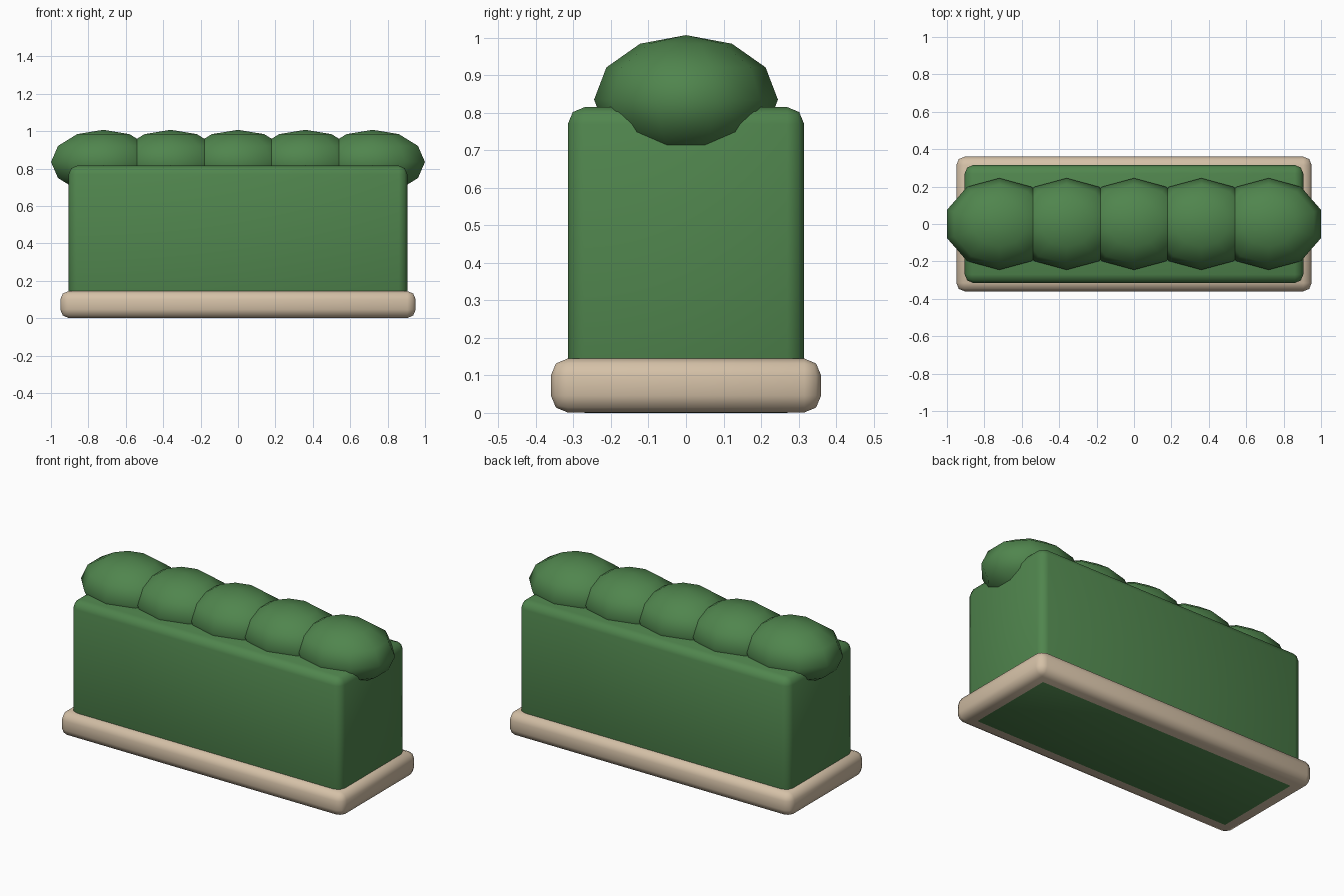
import bpy, bmesh, math
from mathutils import Matrix

if "Cube" in bpy.data.objects:
    bpy.data.objects.remove(bpy.data.objects["Cube"])


def material(name, rgb):
    m = bpy.data.materials.new(name)
    m.diffuse_color = (*rgb, 1)
    m.use_nodes = True
    m.node_tree.nodes["Principled BSDF"].inputs["Base Color"].default_value = m.diffuse_color
    return m


LEAF = material("leaf green", (0.08, 0.235, 0.075))
STONE = material("pale stone", (0.66, 0.53, 0.385))


def finish(name, bm, mat, angle):
    me = bpy.data.meshes.new(name)
    bm.to_mesh(me)
    bm.free()
    me.materials.append(mat)
    ob = bpy.data.objects.new(name, me)
    bpy.context.collection.objects.link(ob)
    bpy.ops.object.select_all(action='DESELECT')
    ob.select_set(True)
    bpy.context.view_layer.objects.active = ob
    bpy.ops.object.shade_smooth_by_angle(angle=math.radians(angle))
    return ob


def rounded_box(name, hx, hy, z0, z1, mat, r=0.045):
    bm = bmesh.new()
    bmesh.ops.create_cube(bm, size=1, matrix=Matrix.Translation((0, 0, (z0 + z1) / 2))
                          @ Matrix.Diagonal((2 * hx, 2 * hy, z1 - z0, 1)))
    bmesh.ops.bevel(bm, geom=bm.edges[:], offset=r, segments=2, profile=0.5, affect='EDGES')
    return finish(name, bm, mat, 50)


# Stone kerb and clipped hedge block (its underside sits just below the kerb's)
rounded_box("kerb", 0.95, 0.36, 0.001, 0.145, STONE)
rounded_box("hedge_body", 0.905, 0.315, 0.0, 0.815, LEAF)

# Row of five flattened ten-sided leaf mounds along the top
for i in range(5):
    bm = bmesh.new()
    bmesh.ops.create_uvsphere(bm, u_segments=10, v_segments=6, radius=1)
    # turn so that a vertex column lies on the y axis
    if max(v.co.y for v in bm.verts) < 0.99:
        bmesh.ops.rotate(bm, verts=bm.verts[:], matrix=Matrix.Rotation(math.pi / 2, 3, 'Z'))
    bmesh.ops.scale(bm, verts=bm.verts[:], vec=(0.294, 0.245, 0.172))
    bmesh.ops.translate(bm, verts=bm.verts[:], vec=(0.36 * (i - 2), 0, 0.835))
    finish("leaf_mound_%d" % (i + 1), bm, LEAF, 60)
